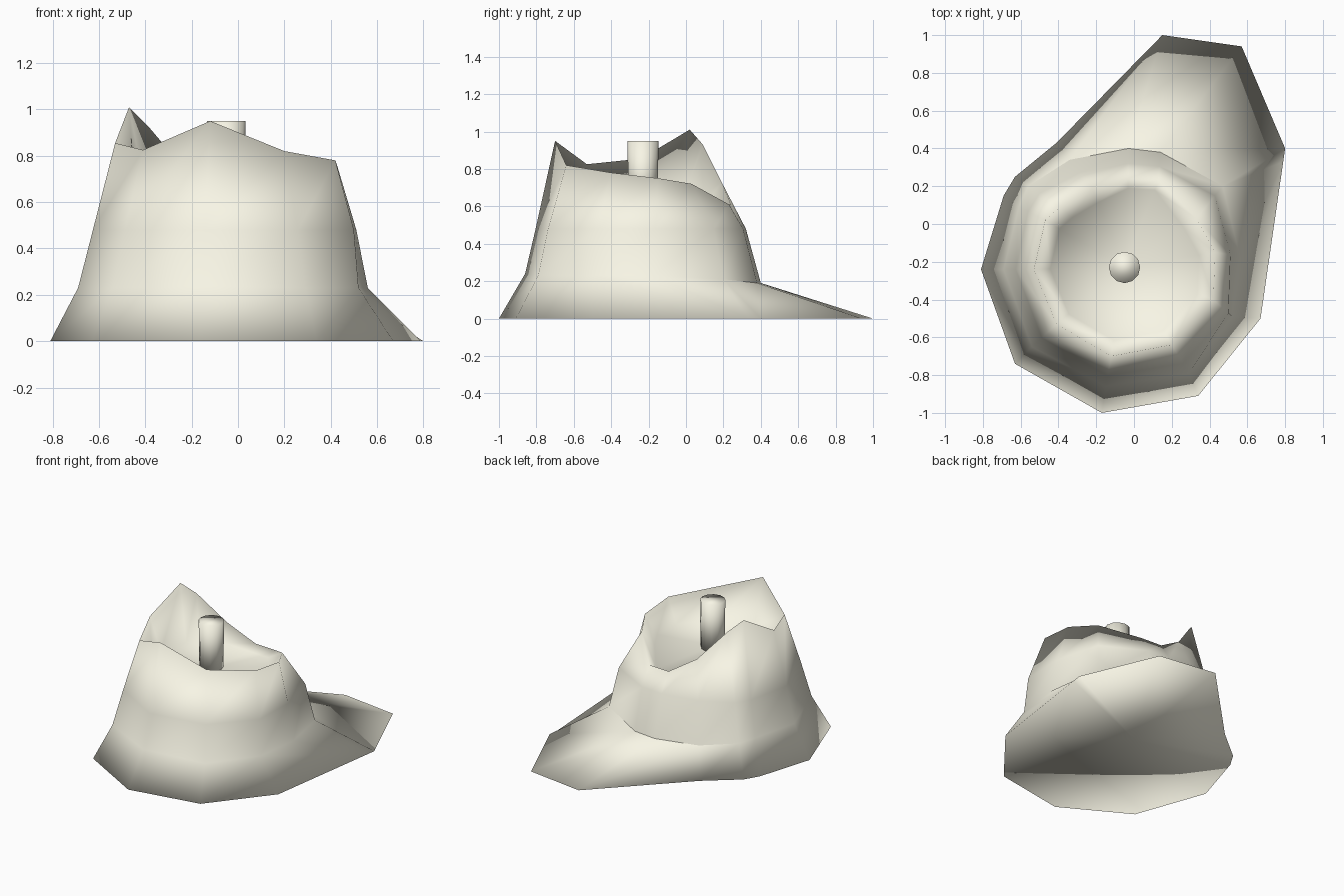
import bpy, bmesh

if "Cube" in bpy.data.objects:
    bpy.data.objects.remove(bpy.data.objects["Cube"])

# One column per entry, anticlockwise from the front:
# foot (x, y), shoulder (x, y, z), crater rim (x, y, z), waist blend
columns = [
    ((-0.17, -1.00), (-0.15, -0.86, 0.24), (-0.12, -0.70, 0.95), 0.35),
    ((0.34, -0.91), (0.29, -0.79, 0.23), (0.20, -0.64, 0.82), 0.35),
    ((0.67, -0.50), (0.52, -0.49, 0.23), (0.42, -0.40, 0.78), 0.2),
    ((0.79, 0.33), (0.56, -0.17, 0.23), (0.43, -0.15, 0.75), 0.38),
    ((0.80, 0.40), (0.47, 0.20, 0.21), (0.33, 0.03, 0.72), 0.3),
    ((0.57, 0.94), (0.14, 0.38, 0.19), (0.13, 0.23, 0.61), 0.5),
    ((0.15, 1.00), (-0.03, 0.40, 0.19), (-0.03, 0.24, 0.61), 0.5),
    ((-0.41, 0.43), (-0.34, 0.34, 0.20), (-0.22, 0.19, 0.73), 0.45),
    ((-0.63, 0.25), (-0.56, 0.20, 0.22), (-0.39, 0.09, 0.93), 0.35),
    ((-0.69, 0.15), (-0.61, 0.09, 0.23), (-0.47, 0.02, 1.01), 0.35),
    ((-0.81, -0.24), (-0.69, -0.24, 0.23), (-0.53, -0.24, 0.855), 0.4),
    ((-0.63, -0.74), (-0.54, -0.65, 0.23), (-0.41, -0.53, 0.825), 0.4),
]
CX, CY, FLOOR = -0.05, -0.23, 0.62

cream = bpy.data.materials.new("cream")
cream.diffuse_color = (0.94, 0.92, 0.79, 1)
cream.use_nodes = True
cream.node_tree.nodes["Principled BSDF"].inputs["Base Color"].default_value = cream.diffuse_color


def finish(bm, name):
    bmesh.ops.recalc_face_normals(bm, faces=bm.faces)
    for f in bm.faces:
        f.smooth = True
    mesh = bpy.data.meshes.new(name)
    bm.to_mesh(mesh)
    bm.free()
    mesh.materials.append(cream)
    obj = bpy.data.objects.new(name, mesh)
    bpy.context.collection.objects.link(obj)


# Hollow mound: foot, shoulder, waist, rim and crater wall rings
bm = bmesh.new()
rings = [[] for _ in range(5)]
for foot, shoulder, rim, t in columns:
    waist = [a + (b - a) * t for a, b in zip(shoulder, rim)]
    waist[2] = 0.48
    s, z = (0.89, 0.57) if rim[2] < 0.65 else (0.82, 0.62)
    inner = (CX + (rim[0] - CX) * s, CY + (rim[1] - CY) * s, z)
    for ring, p in zip(rings, ((*foot, 0), shoulder, waist, rim, inner)):
        ring.append(bm.verts.new(p))

n = len(columns)
for low, high in zip(rings, rings[1:]):
    for i in range(n):
        j = (i + 1) % n
        a, b, c, d = low[i], low[j], high[j], high[i]
        if low is rings[0] and i == 2:
            # Flank panel folds along the line running back to the wide foot
            bm.faces.new((a, b, d))
            bm.faces.new((b, c, d))
        else:
            bm.faces.new((a, b, c, d))

# Crater floor and flat underside, each a fan about its centre
for ring, centre in ((rings[4], (CX, CY, FLOOR)), (rings[0], (0, 0, 0))):
    hub = bm.verts.new(centre)
    for i in range(n):
        bm.faces.new((ring[i], ring[(i + 1) % n], hub))

# Crease where the rear wall meets the long slope
for i in range(4, 8):
    bm.edges.get((rings[1][i], rings[1][i + 1])).smooth = False
finish(bm, "hollow_mound")

# Central post rising from the crater
bm = bmesh.new()
bmesh.ops.create_cone(bm, cap_ends=True, segments=12,
                      radius1=0.078, radius2=0.083, depth=0.36)
bmesh.ops.translate(bm, verts=bm.verts, vec=(CX, CY, 0.77))
finish(bm, "central_post")
